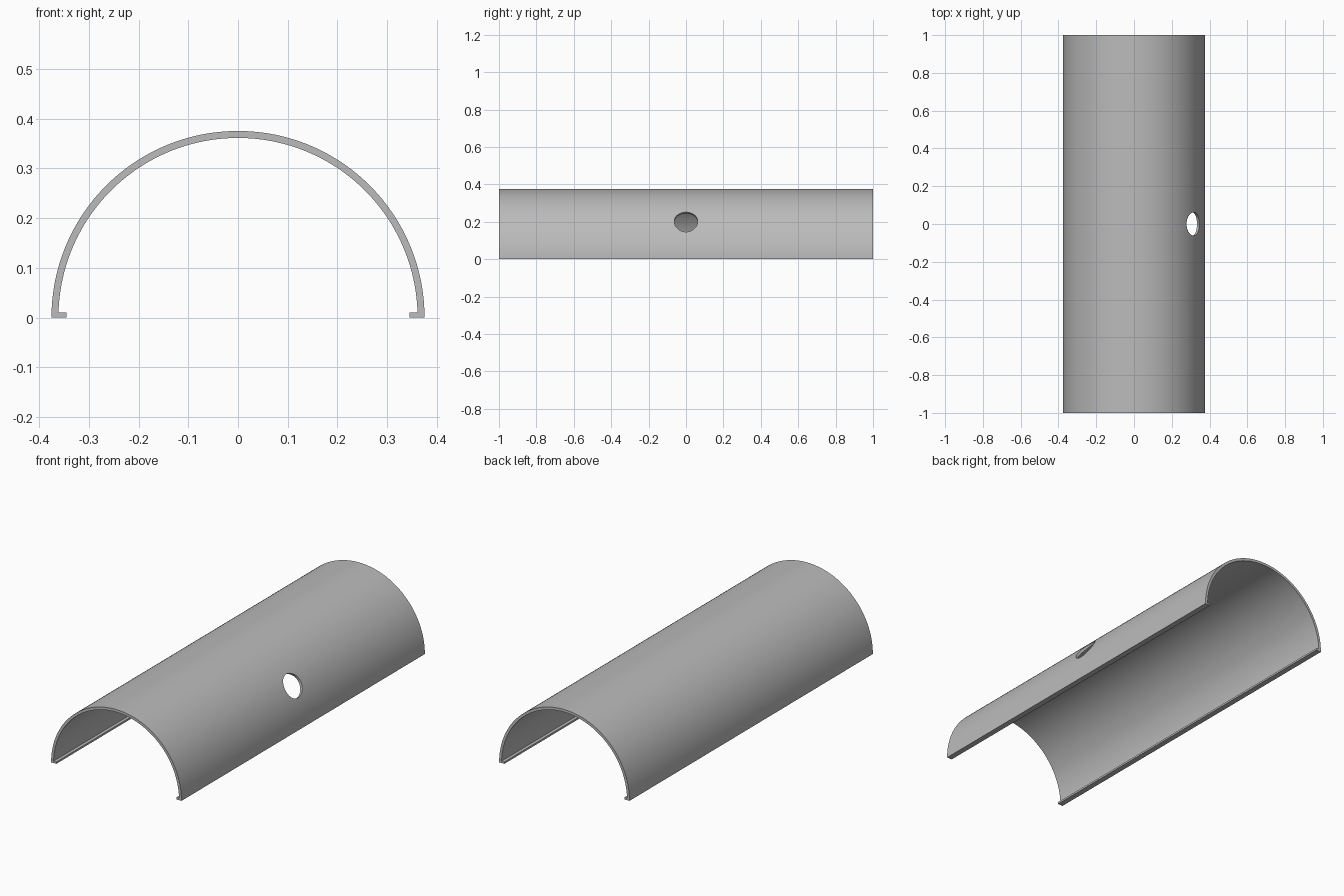
import bpy
import bmesh
from math import cos, sin, pi, radians
from mathutils import Matrix, Vector

if "Cube" in bpy.data.objects:
    bpy.data.objects.remove(bpy.data.objects["Cube"])

OUTER, INNER, LENGTH = 0.375, 0.361, 2.0
LIP_X, LIP_Z = 0.345, 0.01
SEGMENTS = 96

grey = bpy.data.materials.new("plain grey")
grey.use_nodes = True
colour = (0.5, 0.5, 0.5, 1)
grey.diffuse_color = colour
grey.node_tree.nodes["Principled BSDF"].inputs["Base Color"].default_value = colour


def add_object(name, bm):
    bmesh.ops.recalc_face_normals(bm, faces=bm.faces)
    mesh = bpy.data.meshes.new(name)
    bm.to_mesh(mesh)
    bm.free()
    obj = bpy.data.objects.new(name, mesh)
    bpy.context.collection.objects.link(obj)
    mesh.materials.append(grey)
    return obj


def arc(radius, start, end):
    steps = [start + (end - start) * i / SEGMENTS for i in range(SEGMENTS + 1)]
    return [(radius * cos(a), radius * sin(a)) for a in steps]


# Half-pipe cross-section with a small inward lip along each lower edge
lip_angle = LIP_Z / INNER
profile = arc(OUTER, 0, pi)
profile += [(-LIP_X, 0), (-LIP_X, LIP_Z)]
profile += arc(INNER, pi - lip_angle, lip_angle)
profile += [(LIP_X, LIP_Z), (LIP_X, 0)]

bm = bmesh.new()
section = bm.faces.new([bm.verts.new((x, -LENGTH / 2, z)) for x, z in profile])
extruded = bmesh.ops.extrude_face_region(bm, geom=[section], use_keep_orig=True)
moved = [v for v in extruded["geom"] if isinstance(v, bmesh.types.BMVert)]
bmesh.ops.translate(bm, verts=moved, vec=(0, LENGTH, 0))
cover = add_object("half_pipe_cover", bm)

# Round hole drilled radially through the left wall
direction = Vector((cos(radians(32.5)), 0, sin(radians(32.5))))
placement = Matrix.Translation(direction * OUTER) @ direction.to_track_quat("Z", "Y").to_matrix().to_4x4()
bm = bmesh.new()
bmesh.ops.create_cone(bm, cap_ends=True, segments=48, radius1=0.0625,
                      radius2=0.0625, depth=0.2, matrix=placement)
cutter = add_object("hole_cutter", bm)
cutter.hide_render = True

drill = cover.modifiers.new("side_hole", "BOOLEAN")
drill.operation = "DIFFERENCE"
drill.solver = "EXACT"
drill.object = cutter

# Apply the cut, drop the helper and smooth the curved walls
bpy.ops.object.select_all(action="DESELECT")
cover.select_set(True)
bpy.context.view_layer.objects.active = cover
bpy.ops.object.modifier_apply(modifier=drill.name)
bpy.data.objects.remove(cutter)
bpy.ops.object.shade_smooth_by_angle(angle=radians(30))
